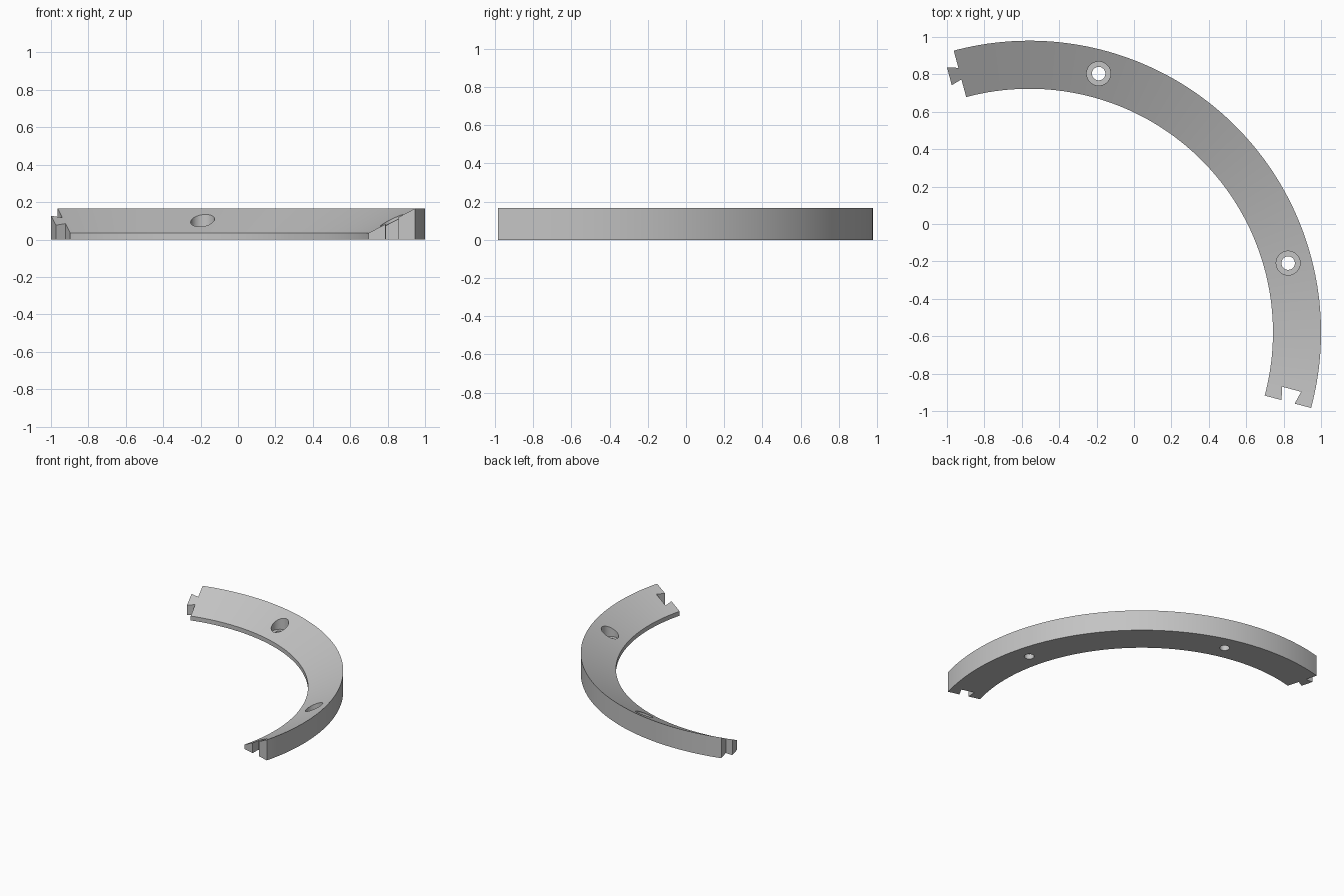
import bpy, bmesh
from math import radians, cos, sin
from mathutils import Vector

old = bpy.data.objects.get("Cube")
if old:
    bpy.data.objects.remove(old, do_unlink=True)

CENTRE = Vector((-0.56, -0.58, 0))
R_IN, R_OUT, R_MID = 1.303, 1.56, 1.433
LIP, HEIGHT = 0.035, 0.166
START, END = -15, 105

grey = bpy.data.materials.new("light_grey")
grey.use_nodes = True
grey.diffuse_color = (0.55, 0.55, 0.55, 1)
grey.node_tree.nodes["Principled BSDF"].inputs["Base Color"].default_value = (0.55, 0.55, 0.55, 1)


def polar(radius, degrees, z=0):
    a = radians(degrees)
    return CENTRE + Vector((radius * cos(a), radius * sin(a), z))


def make_object(name, bm):
    bmesh.ops.recalc_face_normals(bm, faces=bm.faces)
    mesh = bpy.data.meshes.new(name)
    bm.to_mesh(mesh)
    bm.free()
    mesh.materials.append(grey)
    obj = bpy.data.objects.new(name, mesh)
    bpy.context.collection.objects.link(obj)
    return obj


def sweep(name, profile, start, end, steps):
    """Sweep a closed (radius, z) profile around the arc centre."""
    bm = bmesh.new()
    rings = [[bm.verts.new(polar(r, start + (end - start) * i / steps, z)) for r, z in profile]
             for i in range(steps + 1)]
    n = len(profile)
    for a, b in zip(rings, rings[1:]):
        for k in range(n):
            bm.faces.new((a[k], a[(k + 1) % n], b[(k + 1) % n], b[k]))
    bm.faces.new(rings[0])
    bm.faces.new(rings[-1])
    return make_object(name, bm)


def end_cutter(name, angle, outline):
    """Upright prism from (radius, distance along the arc direction) points."""
    a = radians(angle)
    along = Vector((-sin(a), cos(a), 0))
    bm = bmesh.new()
    low = [bm.verts.new(polar(r, angle, -0.1) + along * t) for r, t in outline]
    face = bm.faces.new(low)
    grown = bmesh.ops.extrude_face_region(bm, geom=[face])["geom"]
    bmesh.ops.translate(bm, vec=(0, 0, 0.5), verts=[v for v in grown if isinstance(v, bmesh.types.BMVert)])
    return make_object(name, bm)


def hole_cutter(name, angle, radius, bottom):
    bm = bmesh.new()
    bmesh.ops.create_cone(bm, cap_ends=True, segments=48, radius1=radius, radius2=radius, depth=0.5)
    bmesh.ops.translate(bm, verts=bm.verts, vec=polar(R_MID, angle, bottom + 0.25))
    return make_object(name, bm)


# Curved body with a sloping top, made a little long so the tab can be cut from it
body = sweep("ring_segment", [(R_IN, 0), (R_OUT, 0), (R_OUT, HEIGHT), (R_IN, LIP)], START, END + 4, 93)

# Dovetail tab at one end and the matching slot at the other
tab = [(1.2, 0), (R_MID - 0.032, 0), (R_MID - 0.049, 0.058), (R_MID + 0.049, 0.058),
       (R_MID + 0.032, 0), (1.7, 0), (1.7, 0.3), (1.2, 0.3)]
slot = [(R_MID - 0.033, -0.02), (R_MID + 0.033, -0.02), (R_MID + 0.036, 0), (R_MID + 0.053, 0.07),
        (R_MID - 0.053, 0.07), (R_MID - 0.036, 0)]
cutters = [end_cutter("tab_cutter", END, tab), end_cutter("slot_cutter", START, slot)]

# Counterbored screw holes
for angle in (15, 75):
    cutters.append(hole_cutter("counterbore_cutter", angle, 0.064, 0.04))
    cutters.append(hole_cutter("screw_hole_cutter", angle, 0.036, -0.1))

bpy.ops.object.select_all(action='DESELECT')
bpy.context.view_layer.objects.active = body
body.select_set(True)
for cutter in cutters:
    cutter.hide_render = True
    cut = body.modifiers.new(cutter.name, 'BOOLEAN')
    cut.operation = 'DIFFERENCE'
    cut.solver = 'EXACT'
    cut.object = cutter
    bpy.ops.object.modifier_apply(modifier=cut.name)
    bpy.data.objects.remove(cutter, do_unlink=True)

bpy.ops.object.shade_smooth_by_angle(angle=radians(25))
